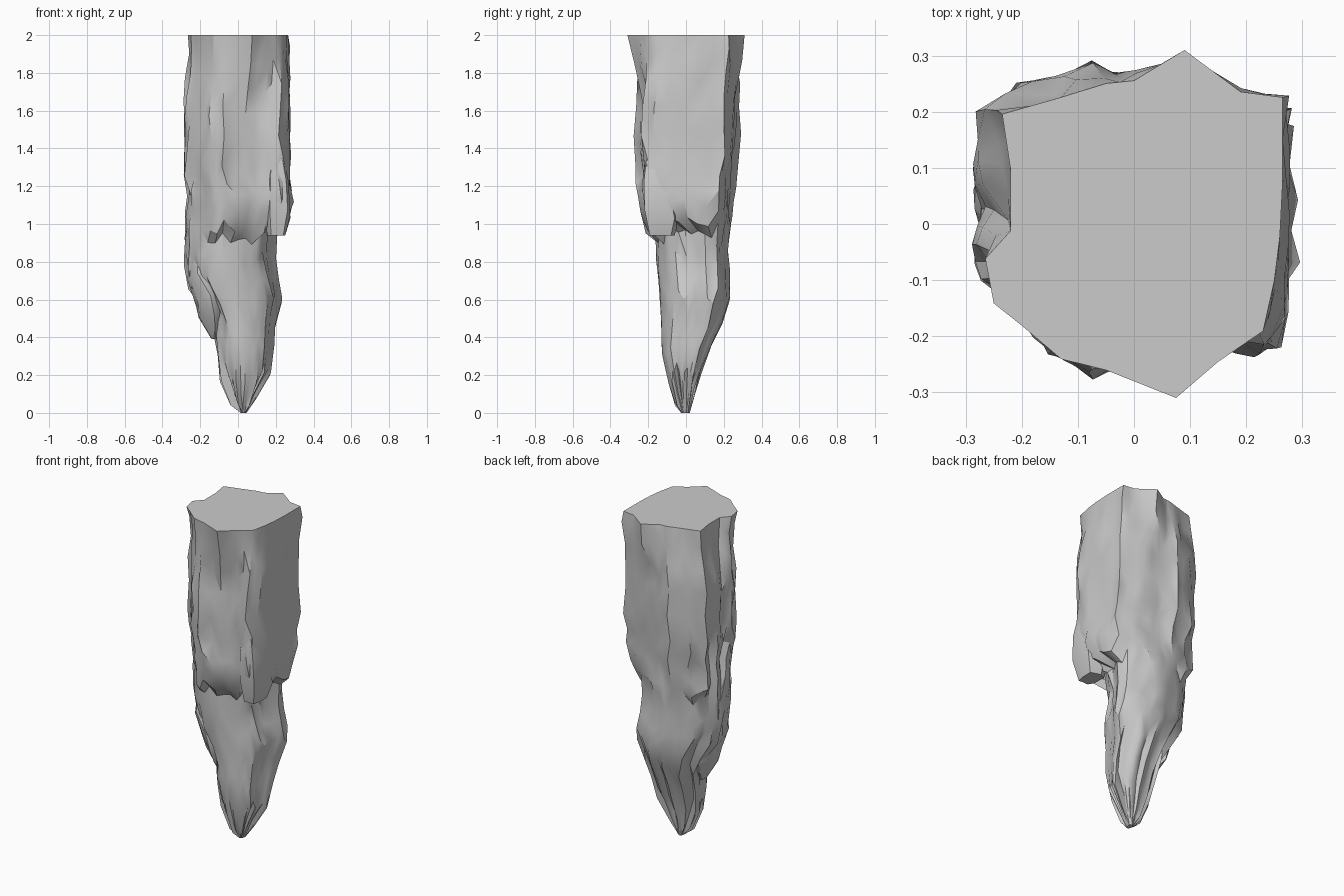
import bpy, bmesh, math, random
from mathutils import Vector

if "Cube" in bpy.data.objects:
    bpy.data.objects.remove(bpy.data.objects["Cube"])

random.seed(11)

# Outlines seen from above, counter-clockwise from the back, same point count
TOP = [(.09, .315), (0, .26), (-.05, .255), (-.13, .23), (-.235, .2), (-.22, .1), (-.22, -.01),
       (-.265, -.06), (-.25, -.14), (-.2, -.18), (-.13, -.24), (-.05, -.26), (.075, -.31),
       (.15, -.245), (.23, -.19), (.25, -.1), (.26, -.02), (.265, .08), (.265, .23), (.19, .24)]
MID = [(.08, .255), (0, .265), (-.08, .285), (-.2, .255), (-.285, .205), (-.295, .11), (-.27, .03),
       (-.29, -.04), (-.265, -.1), (-.2, -.175), (-.15, -.235), (-.08, -.27), (.04, -.23),
       (.14, -.21), (.22, -.235), (.26, -.17), (.275, -.06), (.28, .06), (.28, .21), (.18, .24)]
LOW = [(.1, .2), (.02, .22), (-.07, .2), (-.15, .17), (-.2, .14), (-.23, .1), (-.25, .05),
       (-.24, -.02), (-.22, -.08), (-.18, -.12), (-.13, -.15), (-.05, -.17), (.03, -.16),
       (.1, -.13), (.15, -.1), (.17, -.04), (.19, .02), (.23, .09), (.21, .15), (.15, .18)]
OUTLINES = (TOP, MID, LOW)

# z, x min, x max, y min, y max, outline (0 top .. 2 low)
BODY = [(2.0, -.265, .265, -.31, .31, 0), (1.88, -.27, .275, -.28, .3, .3),
        (1.75, -.285, .28, -.255, .28, .7), (1.62, -.3, .285, -.265, .285, 1),
        (1.47, -.285, .28, -.28, .285, 1), (1.31, -.3, .275, -.265, .275, 1),
        (1.2, -.265, .285, -.275, .26, 1), (1.12, -.275, .295, -.26, .25, 1),
        (1.01, -.28, .27, -.225, .245, 1.1), (.95, -.285, .21, -.165, .24, 1.9),
        (.82, -.285, .2, -.155, .23, 2), (.71, -.26, .215, -.145, .235, 2),
        (.61, -.2, .24, -.135, .24, 2), (.48, -.13, .2, -.13, .2, 2),
        (.36, -.115, .19, -.13, .14, 2), (.22, -.1, .175, -.095, .085, 2),
        (.1, -.045, .1, -.06, .05, 2), (0, .015, .045, -.025, .02, 2)]
# Hanging tip on the left side and slabs clinging to the body
LEFT_TIP = [(.85, -.26, -.06, -.08, .12, 2), (.68, -.265, -.06, -.11, .13, 2),
            (.55, -.225, -.05, -.1, .12, 2), (.48, -.21, -.06, -.06, .1, 2),
            (.39, -.14, -.1, -.02, .04, 2)]
FRONT_SLAB = [(1.45, .17, .22, -.2, -.15, 1), (1.25, .14, .27, -.235, -.07, 1),
              (1.08, .13, .28, -.235, -.03, 1), (.94, .15, .25, -.2, -.06, 1)]


def section(kind):
    """Blend two outlines and fit the result to a unit box."""
    a = min(int(kind), 1)
    pts = [Vector(p).lerp(Vector(q), kind - a) for p, q in zip(OUTLINES[a], OUTLINES[a + 1])]
    xs, ys = [p.x for p in pts], [p.y for p in pts]
    return [((p.x - min(xs)) / (max(xs) - min(xs)), (p.y - min(ys)) / (max(ys) - min(ys)))
            for p in pts]


def rock(name, levels, rough, step=1, flute=False):
    """Loft craggy rings down the levels, with inward cracks and facets."""
    bm = bmesh.new()
    count = 20 // step * (2 if flute else 1)
    shift = [random.uniform(-.06, .06) for _ in range(count)]
    crack = [random.uniform(0, 1) ** 2 for _ in range(count)]
    rings = []
    for k, (z, x0, x1, y0, y1, kind) in enumerate(levels):
        unit = section(kind)[::step]
        pts = [Vector((x0 + u * (x1 - x0), y0 + v * (y1 - y0), z)) for u, v in unit]
        if flute:
            pts = [q for i, p in enumerate(pts)
                   for q in (p, (p + pts[(i + 1) % len(pts)]) / 2)]
        mid = Vector(((x0 + x1) / 2, (y0 + y1) / 2, z))
        end = k in (0, len(levels) - 1)
        ring = []
        for i, p in enumerate(pts):
            depth = random.uniform(-.35, .65) * rough
            if flute and i % 2 and z > .9:
                depth += rough * crack[i] * random.uniform(.2, 1.5)
            elif flute and i % 2:
                depth = random.uniform(-.3, .1) * rough
            p = p.lerp(mid, 0 if end else depth)
            p.z += 0 if end else shift[i] + random.uniform(-.008, .008)
            ring.append(bm.verts.new(p))
        rings.append(ring)
    for a, b in zip(rings, rings[1:]):
        for i in range(count):
            j = (i + 1) % count
            bm.faces.new((a[i], b[i], b[j], a[j]))
    caps = [bm.faces.new(rings[0]), bm.faces.new(rings[-1][::-1])]
    bmesh.ops.triangulate(bm, faces=[f for f in bm.faces if f not in caps],
                          quad_method='SHORT_EDGE')
    bmesh.ops.recalc_face_normals(bm, faces=bm.faces)
    mesh = bpy.data.meshes.new(name)
    bm.to_mesh(mesh)
    bm.free()
    obj = bpy.data.objects.new(name, mesh)
    bpy.context.collection.objects.link(obj)
    bpy.context.view_layer.objects.active = obj
    obj.select_set(True)
    bpy.ops.object.shade_smooth_by_angle(angle=math.radians(32))
    obj.select_set(False)
    return obj


rock("stalactite_body", BODY, .08, flute=True)
rock("left_hanging_tip", LEFT_TIP, .08, step=2)
rock("front_right_slab", FRONT_SLAB, .08, step=2)
